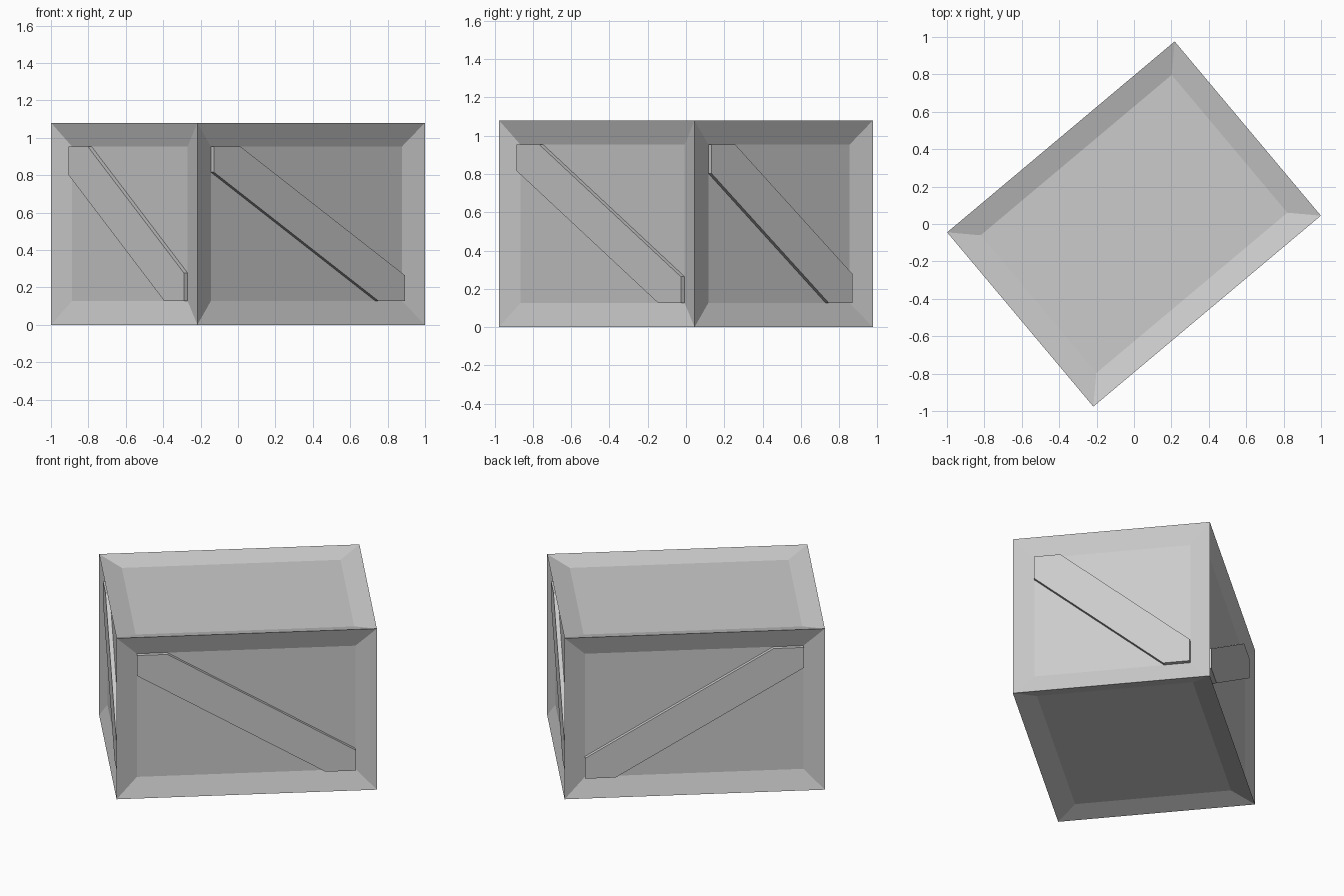
import bpy, bmesh, math
from mathutils import Matrix

if "Cube" in bpy.data.objects:
    bpy.data.objects.remove(bpy.data.objects["Cube"])

L, W, H = 1.588, 1.216, 1.08      # crate size
RIM, DEPTH, GAP = 0.127, 0.039, 0.013
TURN = Matrix.Rotation(math.radians(40), 4, 'Z')


def make_object(name, bm):
    bmesh.ops.recalc_face_normals(bm, faces=bm.faces)
    mesh = bpy.data.meshes.new(name)
    bm.to_mesh(mesh)
    bm.free()
    obj = bpy.data.objects.new(name, mesh)
    bpy.context.collection.objects.link(obj)
    obj.matrix_world = TURN
    return obj


# Crate body: a box with a sunken panel on each of its six sides
bm = bmesh.new()
bmesh.ops.create_cube(bm, size=1, matrix=Matrix.Translation((0, 0, H / 2)) @ Matrix.Diagonal((L, W, H, 1)))
bm.normal_update()
bmesh.ops.inset_individual(bm, faces=bm.faces[:], thickness=RIM, depth=-DEPTH, use_even_offset=True)
make_object("crate_body", bm)


# Diagonal plank, cut to fit the corners of one side opening
def brace(name, width, dist, angle, a, b, flip=1):
    w, h = width / 2 - RIM, H / 2 - RIM
    outline = [(-w, h), (-w + a, h), (w, b - h), (w, -h), (w - a, -h), (-w, h - b)]
    bm = bmesh.new()
    face = bm.faces.new([bm.verts.new((flip * u, -dist + GAP, v + H / 2)) for u, v in outline])
    ext = bmesh.ops.extrude_face_region(bm, geom=[face])
    verts = [g for g in ext["geom"] if isinstance(g, bmesh.types.BMVert)]
    bmesh.ops.translate(bm, verts=verts, vec=(0, DEPTH - GAP, 0))
    bmesh.ops.rotate(bm, verts=bm.verts, matrix=Matrix.Rotation(math.radians(angle), 3, 'Z'))
    make_object(name, bm)


brace("front_brace", L, W / 2, 0, 0.185, 0.137)
brace("back_brace", L, W / 2, 180, 0.185, 0.137, flip=-1)
brace("right_brace", W, L / 2, 90, 0.163, 0.15)
brace("left_brace", W, L / 2, -90, 0.163, 0.15)
